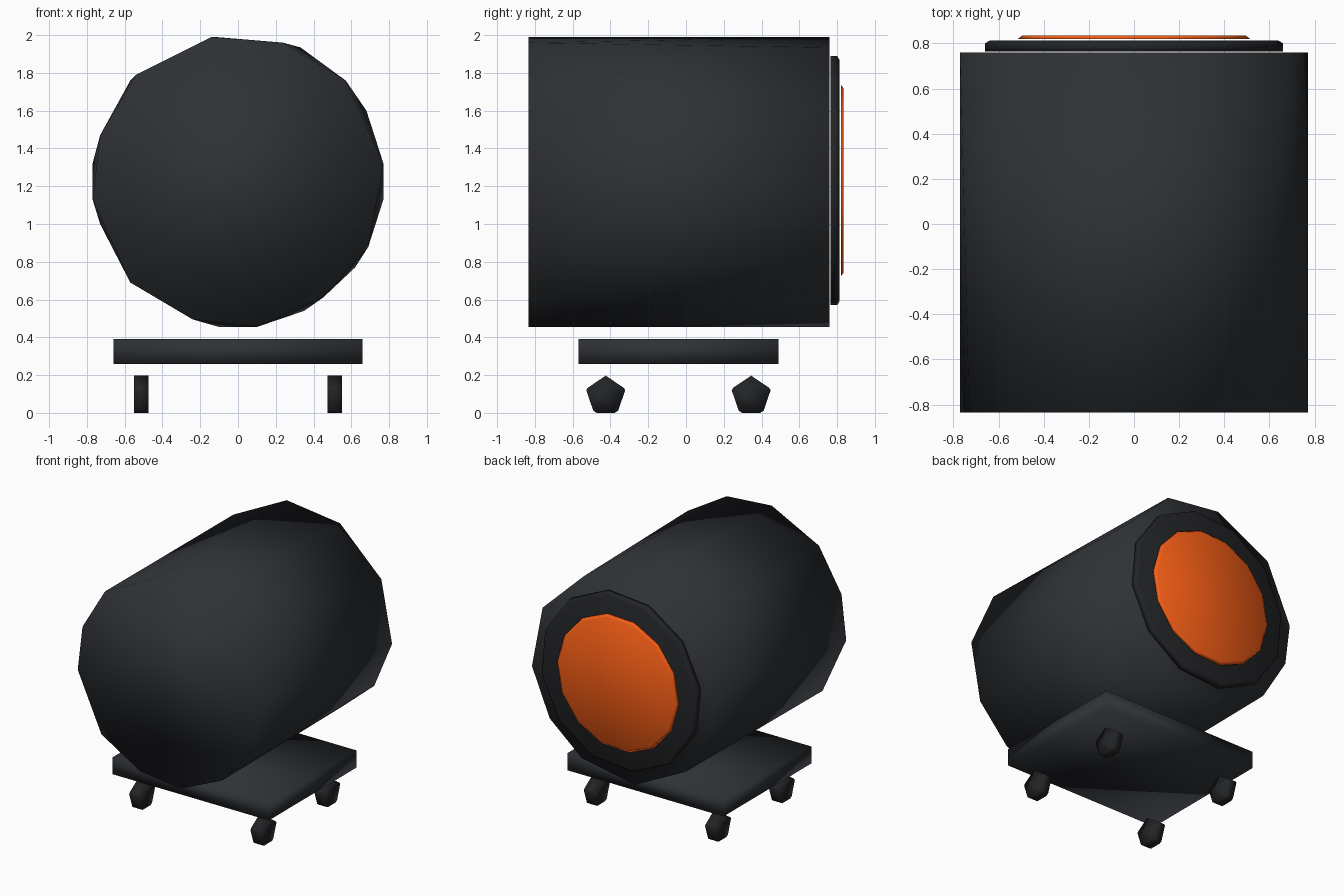
import bpy, bmesh
from math import sin, cos, radians, tau

if "Cube" in bpy.data.objects:
    bpy.data.objects.remove(bpy.data.objects["Cube"])


def material(name, rgb):
    m = bpy.data.materials.new(name)
    m.diffuse_color = (*rgb, 1)
    m.use_nodes = True
    m.node_tree.nodes["Principled BSDF"].inputs["Base Color"].default_value = m.diffuse_color
    return m


BLACK = material("dark_shell", (0.028, 0.031, 0.036))
RUBBER = material("rubber", (0.016, 0.017, 0.019))
ORANGE = material("orange_glow", (0.95, 0.115, 0.008))


def hull(name, points, mat):
    """Convex solid around the given points, smooth shaded."""
    bm = bmesh.new()
    for p in points:
        bm.verts.new(p)
    bmesh.ops.convex_hull(bm, input=bm.verts)
    bmesh.ops.recalc_face_normals(bm, faces=bm.faces)
    for f in bm.faces:
        f.smooth = True
    me = bpy.data.meshes.new(name)
    bm.to_mesh(me)
    bm.free()
    me.materials.append(mat)
    ob = bpy.data.objects.new(name, me)
    bpy.context.collection.objects.link(ob)
    return ob


def circle(r, y, n, start, z=1.23):
    angles = [radians(start) + tau * i / n for i in range(n)]
    return [(r * cos(a), y, z + r * sin(a)) for a in angles]


# barrel: differing low-poly outlines at the two ends
front = [(-.14, 1.99), (.24, 1.96), (.57, 1.76), (.77, 1.32), (.69, .88), (.45, .61),
         (.1, .455), (-.24, .495), (-.57, .69), (-.77, 1.13), (-.73, 1.47), (-.54, 1.79)]
back = [(-.12, 1.99), (.33, 1.935), (.68, 1.6), (.77, 1.13), (.62, .77), (.35, .54),
        (-.1, .455), (-.53, .67), (-.73, 1.0), (-.77, 1.32), (-.57, 1.76)]
hull("barrel", [(x, -.835, z) for x, z in front] + [(x, .76, z) for x, z in back], BLACK)

# rear rim
hull("rear_rim", circle(.67, .765, 12, 80) + circle(.67, .80, 12, 80)
     + circle(.65, .812, 12, 80), RUBBER)

# glowing rear disc
hull("glow_disc", circle(.515, .82, 14, 80) + circle(.495, .835, 14, 80), ORANGE)

# base plate
hull("base_plate", [(x, y, z) for x in (-.66, .66) for y in (-.57, .49)
                    for z in (.26, .39)], BLACK)

# five-sided wheels with clipped corners
wheel = [(0, .197), (.095, .133), (.103, .12), (.066, .012), (.048, 0)]
wheel += [(-y, z) for y, z in wheel[1:]]
for side, sx in (("left", -1), ("right", 1)):
    for end, cy in (("front", -.425), ("back", .345)):
        hull(f"{end}_{side}_wheel", [(sx * x, cy + y, z) for x in (.475, .55)
                                     for y, z in wheel], RUBBER)
